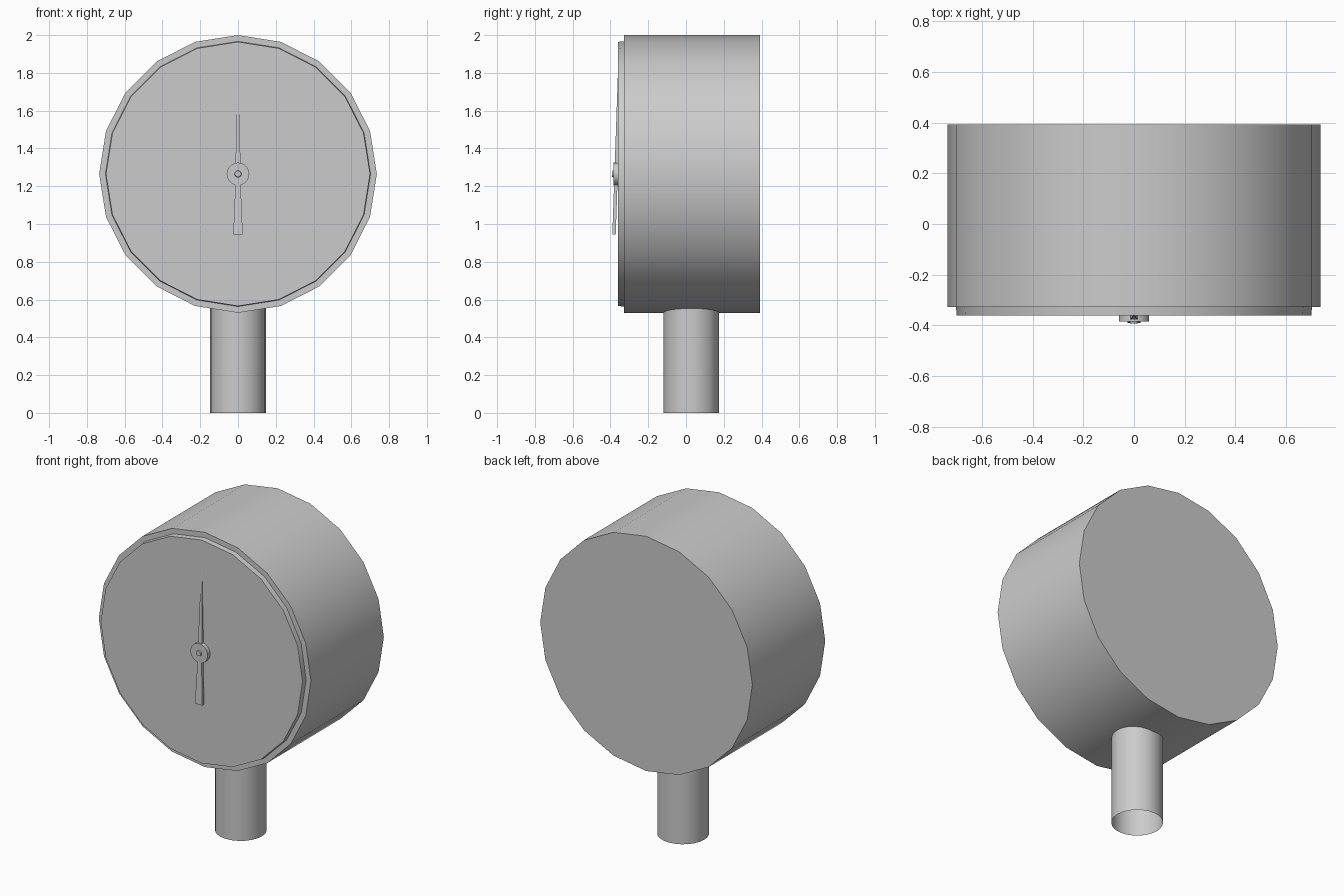
import bpy, bmesh, math

if "Cube" in bpy.data.objects:
    bpy.data.objects.remove(bpy.data.objects["Cube"])

CZ = 1.265  # height of the dial centre


def make_object(name, bm, smooth=30):
    bmesh.ops.recalc_face_normals(bm, faces=bm.faces[:])
    me = bpy.data.meshes.new(name)
    bm.to_mesh(me)
    bm.free()
    ob = bpy.data.objects.new(name, me)
    bpy.context.collection.objects.link(ob)
    bpy.ops.object.select_all(action='DESELECT')
    ob.select_set(True)
    bpy.context.view_layer.objects.active = ob
    bpy.ops.object.shade_smooth_by_angle(angle=math.radians(smooth))
    return ob


def drum(name, profile, sides):
    """Lathe (radius, y) points around the dial axis and cap both ends."""
    bm = bmesh.new()
    rings = []
    for r, y in profile:
        rings.append([bm.verts.new((r * math.sin(2 * math.pi * i / sides), y,
                                    CZ + r * math.cos(2 * math.pi * i / sides)))
                      for i in range(sides)])
    for a, b in zip(rings, rings[1:]):
        for i in range(sides):
            j = (i + 1) % sides
            bm.faces.new((a[i], a[j], b[j], b[i]))
    bm.faces.new(rings[0])
    bm.faces.new(rings[-1])
    return make_object(name, bm)


# Case with stepped front face
drum("gauge_case", [(0.735, 0.393), (0.735, -0.328), (0.702, -0.328),
                    (0.699, -0.36)], 20)

# Hub and centre pin of the pointer
drum("pointer_hub", [(0.06, -0.355), (0.06, -0.385)], 20)
drum("pointer_pin", [(0.02, -0.38), (0.016, -0.392)], 10)

# Pointer: tapered tail and needle, leaning back into the dial at the tip
bm = bmesh.new()
outline = [(0.025, 0.945), (0.014, 1.21), (0.013, 1.33), (0.002, 1.81)]
loop = outline + [(-x, z) for x, z in reversed(outline)]


def lean(z):
    return -0.39 + 0.03 * (z - 0.945) / 0.865


front = [bm.verts.new((x, lean(z), z)) for x, z in loop]
back = [bm.verts.new((x, lean(z) + 0.018, z)) for x, z in loop]
bm.faces.new(front)
bm.faces.new(back[::-1])
for i in range(len(loop)):
    j = (i + 1) % len(loop)
    bm.faces.new((front[i], front[j], back[j], back[i]))
make_object("pointer", bm)

# Stem: open tube below the case
bpy.ops.mesh.primitive_cylinder_add(vertices=24, radius=0.147, depth=0.58,
                                    end_fill_type='NOTHING',
                                    location=(0, 0.028, 0.29))
stem = bpy.context.object
stem.name = "stem"
bpy.ops.object.shade_smooth_by_angle(angle=math.radians(30))
